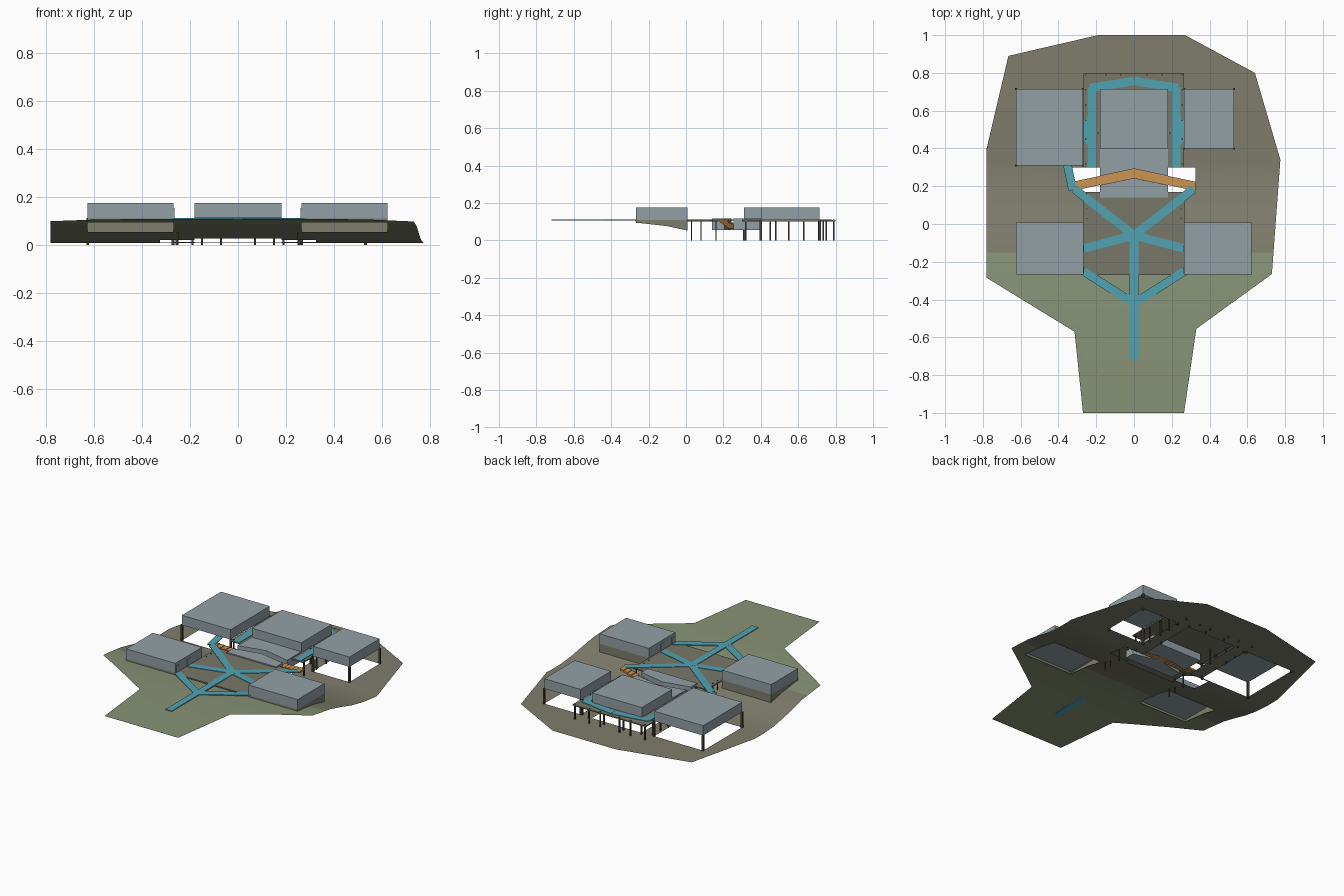
import bpy, bmesh, math
from mathutils import Vector

if "Cube" in bpy.data.objects:
    bpy.data.objects.remove(bpy.data.objects["Cube"])


def material(name, rgb):
    m = bpy.data.materials.new(name)
    m.diffuse_color = (*rgb, 1)
    m.use_nodes = True
    m.node_tree.nodes["Principled BSDF"].inputs["Base Color"].default_value = m.diffuse_color
    return m


GRASS = material("grass green", (0.245, 0.29, 0.18))
EARTH = material("earth brown", (0.21, 0.205, 0.152))
STONE = material("deck stone", (0.19, 0.185, 0.14))
GREY = material("blue grey", (0.29, 0.35, 0.38))
BLUE = material("path blue", (0.085, 0.36, 0.45))
ORANGE = material("stair orange", (0.60, 0.30, 0.08))
DARK = material("column dark", (0.06, 0.055, 0.045))


def finish(name, bm, *mats):
    bmesh.ops.recalc_face_normals(bm, faces=bm.faces)
    me = bpy.data.meshes.new(name)
    bm.to_mesh(me)
    bm.free()
    for m in mats:
        me.materials.append(m)
    ob = bpy.data.objects.new(name, me)
    bpy.context.collection.objects.link(ob)
    return ob


def add_prism(bm, pts, z0, z1):
    f = bm.faces.new([bm.verts.new((x, y, z0)) for x, y in pts])
    r = bmesh.ops.extrude_face_region(bm, geom=[f], use_keep_orig=True)
    for v in r["geom"]:
        if isinstance(v, bmesh.types.BMVert):
            v.co.z = z1


def prism(name, pts, z0, z1, mat):
    bm = bmesh.new()
    add_prism(bm, pts, z0, z1)
    return finish(name, bm, mat)


def rect(x0, x1, y0, y1):
    return [(x0, y0), (x1, y0), (x1, y1), (x0, y1)]


# Hillside height along the depth
PROFILE = [(-1, .108), (-.5, .108), (-.4, .106), (-.25, .097), (-.1, .08), (0, .058),
           (.1, .033), (.2, .016), (.3, .009), (.45, .01), (1, .012)]


def ground(y):
    for (a, za), (b, zb) in zip(PROFILE, PROFILE[1:]):
        if y <= b:
            return za + (zb - za) * (y - a) / (b - a)
    return PROFILE[-1][1]


# Footprints of the pavilions
FRONT = {"front_left_pavilion": (-.625, -.268, -.268, .008),
         "front_right_pavilion": (.265, .622, -.268, .008)}
BACK = {"back_left_pavilion": (-.625, -.27, .31, .715),
        "back_right_pavilion": (.265, .53, .40, .715)}
HOLES = list(FRONT.values()) + list(BACK.values()) + [
    (-.325, .325, .17, .30), (-.18, .18, .14, .72)]

# Terrain sheet with openings below the buildings
outline = [(-.27, -1), (.265, -1), (.33, -.555), (.73, -.265), (.775, .34), (.64, .8),
           (.27, 1), (-.19, 1), (-.665, .89), (-.78, .4), (-.78, -.285), (-.315, -.57)]
bm = bmesh.new()
bm.faces.new([bm.verts.new((x, y, 0)) for x, y in outline])
xs = {v for h in HOLES for v in h[:2]}
ys = {v for h in HOLES for v in h[2:]} | {-.15} | {p[0] for p in PROFILE[1:-1]}
for axis, cuts in ((0, xs), (1, ys)):
    for c in cuts:
        co, no = Vector((0, 0, 0)), Vector((0, 0, 0))
        co[axis], no[axis] = c, 1
        bmesh.ops.bisect_plane(bm, geom=bm.verts[:] + bm.edges[:] + bm.faces[:],
                               dist=1e-5, plane_co=co, plane_no=no)
gone = []
for f in bm.faces:
    c = f.calc_center_median()
    if any(h[0] < c.x < h[1] and h[2] < c.y < h[3] for h in HOLES):
        gone.append(f)
    f.material_index = 0 if c.y < -.15 else 1
    f.smooth = True
bmesh.ops.delete(bm, geom=gone, context='FACES')
for v in bm.verts:
    v.co.z = ground(v.co.y)
finish("terrain", bm, GRASS, EARTH)

# Front pavilions with foundation skirts reaching the slope
for name, (x0, x1, y0, y1) in FRONT.items():
    prism(name, rect(x0, x1, y0, y1), .11, .175, GREY)
    bm = bmesh.new()
    n = 8
    ring = [(x0, y0 + (y1 - y0) * i / n) for i in range(n + 1)]
    ring += [(x1, y1 - (y1 - y0) * i / n) for i in range(n + 1)]
    top = [bm.verts.new((x, y, .11)) for x, y in ring]
    low = [bm.verts.new((x, y, ground(y) - .004)) for x, y in ring]
    for i in range(len(ring)):
        j = (i + 1) % len(ring)
        bm.faces.new((top[i], top[j], low[j], low[i]))
    finish(name + "_foundation", bm, EARTH)

# Rear pavilions raised on columns
posts = []
for name, (x0, x1, y0, y1) in BACK.items():
    prism(name, rect(x0, x1, y0, y1), .11, .175, GREY)
    posts += [(x, y, .006) for x in (x0, x1) for y in (y0, y1)]

# Central hall: tall rear block and low block split by the stair slot
prism("central_hall", rect(-.18, .18, .40, .715), .11, .175, GREY)
prism("lower_hall_front", [(-.18, .14), (.18, .14), (.18, .206), (0, .244), (-.18, .206)],
      .055, .116, GREY)
prism("lower_hall_back", [(-.18, .254), (0, .292), (.18, .254), (.18, .40), (-.18, .40)],
      .055, .116, GREY)

# Decks
prism("front_deck", rect(-.268, .268, -.27, .17), .102, .109, STONE)
prism("rear_deck", rect(-.268, .265, .30, .80), .102, .109, STONE)

# Columns below the rear deck and pavilions
for s in (-1, 1):
    posts += [(s * .255, y, .004) for y in (.32, .45, .55, .63, .71, .79)]
    posts += [(s * .19, y, .004) for y in (.48, .735)]
    posts += [(s * .15, .79, .004), (s * .07, .75, .004), (s * .07, .79, .004)]
    posts += [(s * .25, y, .003) for y in (.03, .08, .16)]
bm = bmesh.new()
for x, y, r in posts:
    add_prism(bm, rect(x - r, x + r, y - r, y + r), 0, .112)
finish("columns", bm, DARK)

# Stairs descending from both ends to the middle
bm = bmesh.new()
N = 10
for s in (-1, 1):
    for i in range(N):
        a, b = .325 * i / N, .325 * (i + 1) / N
        ya, yb = .268 - .21 * a, .268 - .21 * b
        z = .062 + .048 * (i + 1) / N
        add_prism(bm, [(s * a, ya - .024), (s * b, yb - .024),
                       (s * b, yb + .024), (s * a, ya + .024)], z - .012, z)
finish("stairs", bm, ORANGE)

# Walkways as thin plates
W = .0225


def strip(bm, p, q, z):
    p, q = Vector(p), Vector(q)
    d = (q - p).normalized()
    n = Vector((-d.y, d.x)) * W
    add_prism(bm, [tuple(p - n), tuple(q - n), tuple(q + n), tuple(p + n)], .107, z)


bm = bmesh.new()
strip(bm, (0, -.72), (0, -.05), .1125)
strip(bm, (-.325, .18), (-.352, .312), .1115)
for k, s in enumerate((-1, 1)):
    e = k * .0002
    strip(bm, (0, -.42), (s * .268, -.25), .112 + e)
    strip(bm, (0, -.06), (s * .268, -.13), .1121 + e)
    strip(bm, (0, -.06), (s * .315, .185), .1119 + e)
    strip(bm, (s * .224, .30), (s * .224, .725), .112 + e)
    strip(bm, (s * .235, .72), (0, .757), .1121 + e)
    add_prism(bm, [(s * .24, .41), (s * .264, .44), (s * .264, .55), (s * .24, .57)],
              .107, .1114)
finish("walkways", bm, BLUE)

# Door plates where the walkways meet the pavilions
bm = bmesh.new()
for s in (-1, 1):
    for y in (-.13, -.245):
        x = .2635 if s > 0 else -.2665
        add_prism(bm, rect(x - .0025, x + .0025, y - .018, y + .018), .11, .155)
finish("doors", bm, GREY)
